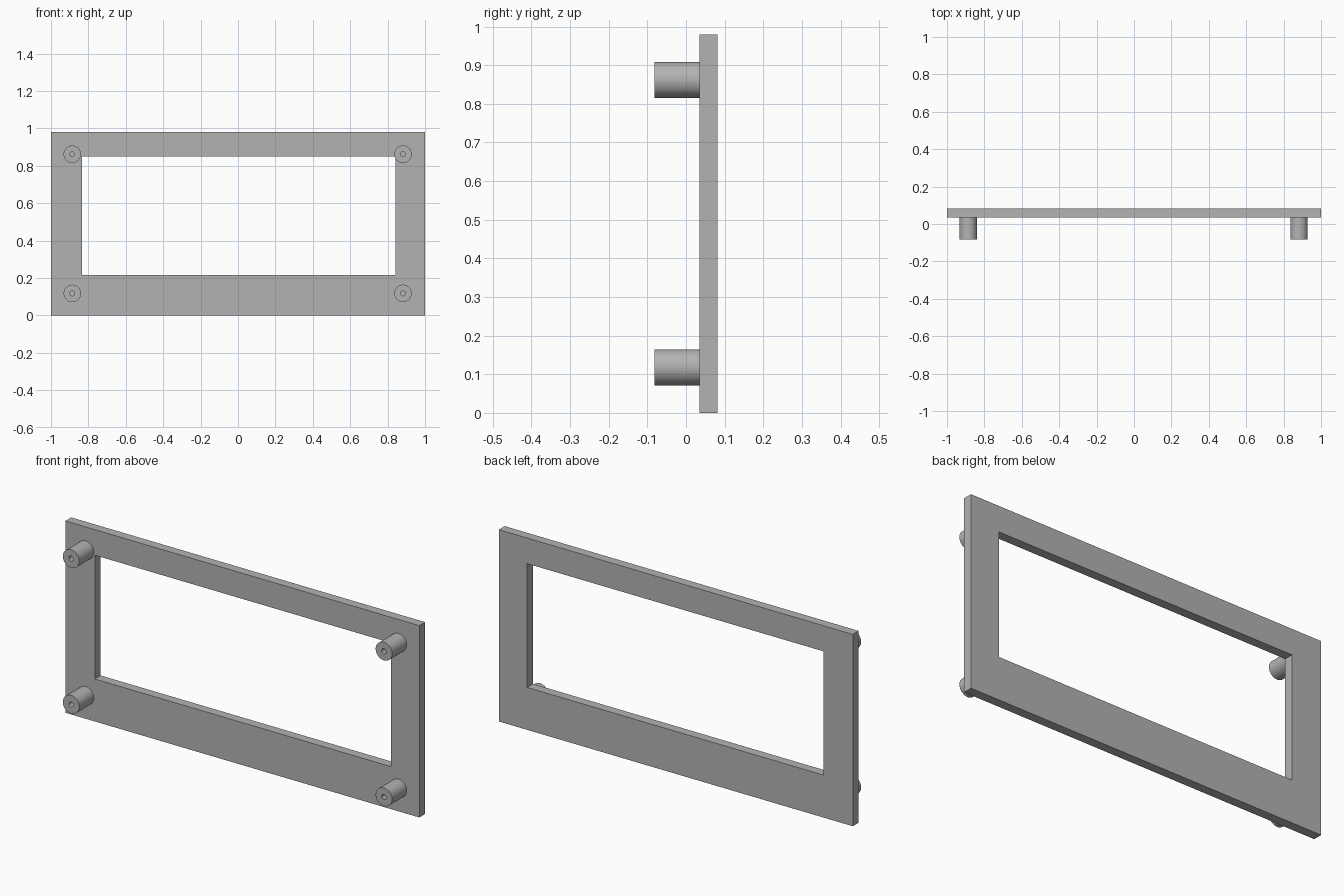
import bpy
import bmesh
from math import tau
from mathutils import Matrix, Vector

cube = bpy.data.objects.get("Cube")
if cube:
    bpy.data.objects.remove(cube, do_unlink=True)

FRONT, PLATE, BACK = -0.082, 0.035, 0.082   # depths along y

grey = bpy.data.materials.new("plain grey")
grey.use_nodes = True
colour = (0.45, 0.45, 0.45, 1)
grey.diffuse_color = colour
grey.node_tree.nodes["Principled BSDF"].inputs["Base Color"].default_value = colour


def finish(name, bm):
    """Turn a bmesh into a named grey object."""
    bmesh.ops.recalc_face_normals(bm, faces=bm.faces)
    mesh = bpy.data.meshes.new(name)
    bm.to_mesh(mesh)
    bm.free()
    mesh.materials.append(grey)
    obj = bpy.data.objects.new(name, mesh)
    bpy.context.collection.objects.link(obj)
    return obj


def rectangle(bm, x0, x1, z0, z1, y):
    corners = [(x0, z0), (x1, z0), (x1, z1), (x0, z1)]
    return [bm.verts.new((x, y, z)) for x, z in corners]


# Flat panel with an off-centre rectangular window
bm = bmesh.new()
loops = []
for y in (PLATE, BACK):
    loops.append((rectangle(bm, -1, 1, 0, 0.98, y),
                  rectangle(bm, -0.834, 0.841, 0.217, 0.849, y)))
(outer_f, inner_f), (outer_b, inner_b) = loops
for a, b in ((outer_f, inner_f), (outer_b, inner_b),
             (outer_f, outer_b), (inner_f, inner_b)):
    for i in range(4):
        j = (i + 1) % 4
        bm.faces.new((a[i], a[j], b[j], b[i]))
finish("panel_frame", bm)


# Hollow round standoff, lathed about the y axis
def standoff(name, x, z, radius=0.0465, bore=0.013, sides=48):
    bm = bmesh.new()
    profile = [(radius, PLATE), (radius, FRONT), (bore, FRONT), (bore, PLATE)]
    verts = [bm.verts.new((r, y, 0)) for r, y in profile]
    edges = [bm.edges.new(pair) for pair in zip(verts, verts[1:])]
    bmesh.ops.spin(bm, geom=verts + edges, cent=(0, 0, 0), axis=(0, 1, 0),
                   angle=tau, steps=sides, use_merge=True)
    bmesh.ops.remove_doubles(bm, verts=bm.verts, dist=0.0001)
    # close the back ring against the panel
    rim = [e for e in bm.edges if e.is_boundary]
    bmesh.ops.bridge_loops(bm, edges=rim)
    bmesh.ops.transform(bm, matrix=Matrix.Translation(Vector((x, 0, z))),
                        verts=bm.verts)
    obj = finish(name, bm)
    bpy.ops.object.select_all(action="DESELECT")
    obj.select_set(True)
    bpy.context.view_layer.objects.active = obj
    bpy.ops.object.shade_smooth_by_angle()


for side, x in (("right", -0.886), ("left", 0.882)):
    for level, z in (("lower", 0.118), ("upper", 0.862)):
        standoff(f"{level}_{side}_standoff", x, z)
